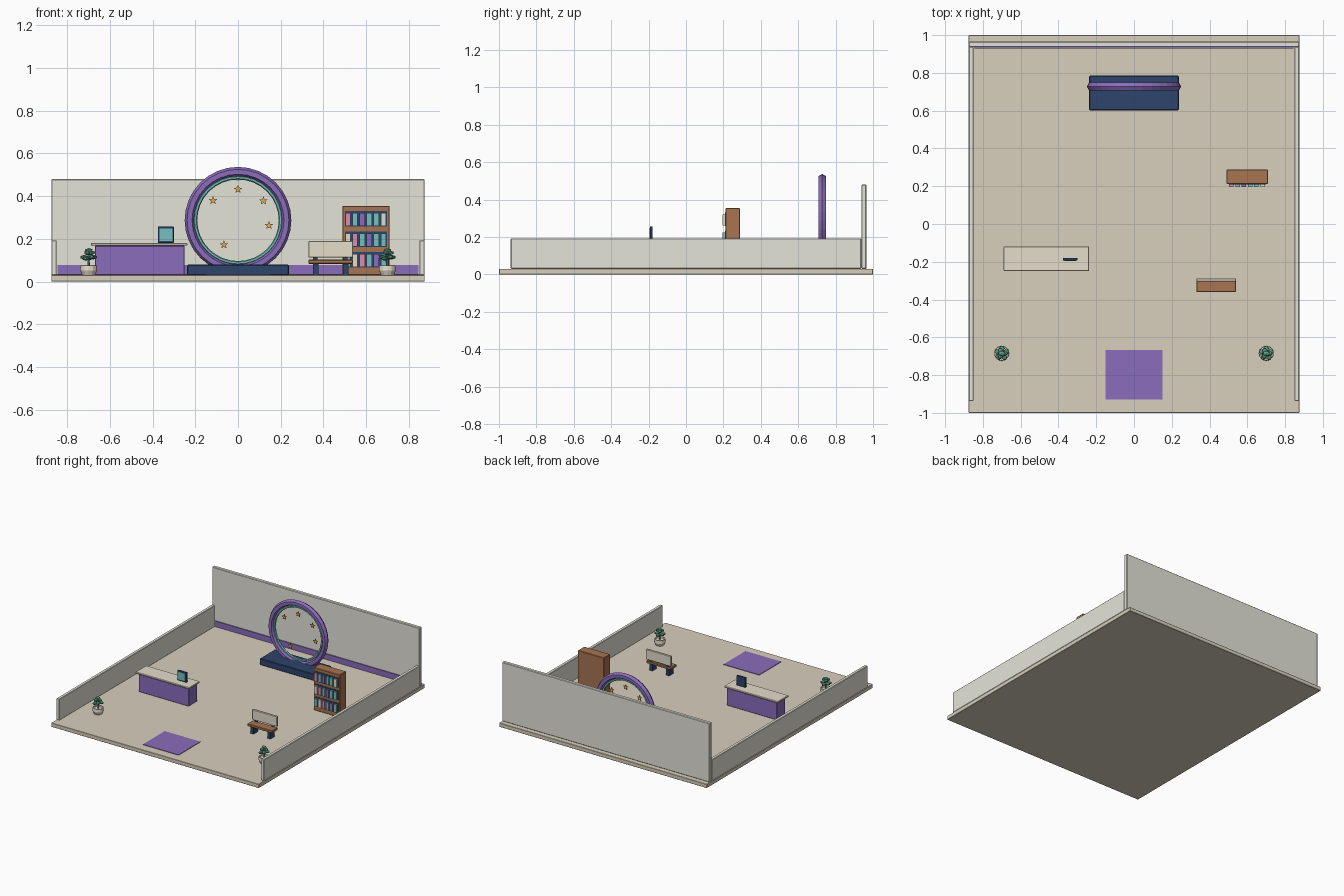
import bpy, bmesh, math
from mathutils import Vector, Matrix

if "Cube" in bpy.data.objects:
    bpy.data.objects.remove(bpy.data.objects["Cube"])


def mat(name, r, g, b):
    # colours given in 0-255, stored as linear values
    m = bpy.data.materials.new(name)
    m.diffuse_color = (*[(c / 255) ** 2.2 for c in (r, g, b)], 1)
    m.use_nodes = True
    m.node_tree.nodes["Principled BSDF"].inputs["Base Color"].default_value = m.diffuse_color
    return m


TAN = mat("floor_tan", 216, 207, 188)
WHITE = mat("wall_white", 228, 227, 216)
CREAM = mat("cream", 228, 220, 202)
PURPLE = mat("purple", 138, 108, 186)
NAVY = mat("navy", 50, 70, 108)
TEAL = mat("teal", 116, 190, 188)
WOOD = mat("wood", 166, 116, 82)
GREEN = mat("leaf_green", 92, 160, 134)
GOLD = mat("gold", 226, 170, 84)
PINK = mat("pink", 216, 140, 176)


def add(name, bm, material):
    bmesh.ops.recalc_face_normals(bm, faces=bm.faces[:])
    me = bpy.data.meshes.new(name)
    bm.to_mesh(me)
    bm.free()
    me.materials.append(material)
    ob = bpy.data.objects.new(name, me)
    bpy.context.collection.objects.link(ob)
    return ob


def box(name, x, y, z, material, bevel=0.0):
    # box from (min, max) pairs
    bm = bmesh.new()
    size = Vector((x[1] - x[0], y[1] - y[0], z[1] - z[0]))
    mid = Vector((sum(x), sum(y), sum(z))) / 2
    bmesh.ops.create_cube(bm, size=1, matrix=Matrix.Translation(mid) @ Matrix.Diagonal((*size, 1)))
    if bevel:
        bmesh.ops.bevel(bm, geom=bm.edges[:], offset=bevel, segments=1, affect='EDGES')
    return add(name, bm, material)


def lathe(name, profile, center, steps, material):
    # revolve (radius, height) points around z
    bm = bmesh.new()
    vs = [bm.verts.new((r, 0, z)) for r, z in profile]
    es = [bm.edges.new(p) for p in zip(vs, vs[1:])]
    bmesh.ops.spin(bm, geom=vs + es, axis=(0, 0, 1), cent=(0, 0, 0), angle=math.tau, steps=steps)
    bmesh.ops.remove_doubles(bm, verts=bm.verts[:], dist=1e-5)
    bmesh.ops.translate(bm, verts=bm.verts[:], vec=center)
    return add(name, bm, material)


def torus(name, center, major, minor, sides, material):
    bpy.ops.mesh.primitive_torus_add(location=center, rotation=(math.pi / 2, 0, 0), major_radius=major,
                                     minor_radius=minor, major_segments=32, minor_segments=sides)
    ob = bpy.context.object
    ob.name = name
    ob.data.materials.append(material)


def star(name, x, y, z, material, r=0.021, depth=0.008):
    bm = bmesh.new()
    pts = []
    for i in range(10):
        a, q = math.pi / 2 + i * math.pi / 5, r if i % 2 == 0 else r * 0.45
        pts.append(bm.verts.new((x + q * math.cos(a), y - depth / 2, z + q * math.sin(a))))
    face = bm.faces.new(pts)
    ext = bmesh.ops.extrude_face_region(bm, geom=[face], use_keep_orig=True)
    bmesh.ops.translate(bm, vec=(0, depth, 0), verts=[v for v in ext["geom"] if isinstance(v, bmesh.types.BMVert)])
    add(name, bm, material)


# room shell
box("floor", (-0.875, 0.875), (-1, 1), (0, 0.03), TAN, 0.002)
box("back_wall", (-0.875, 0.875), (0.937, 0.965), (0.03, 0.48), WHITE, 0.004)
for s, side in ((-1, "left"), (1, "right")):
    box(side + "_wall", sorted((s * 0.85, s * 0.875)), (-0.937, 0.937), (0.03, 0.193), WHITE, 0.003)
box("wall_stripe", (-0.845, 0.845), (0.93, 0.938), (0.034, 0.077), PURPLE)
box("rug", (-0.15, 0.15), (-0.93, -0.667), (0.03, 0.034), PURPLE)

# ring arch on its platform
box("platform", (-0.238, 0.238), (0.602, 0.785), (0.03, 0.08), NAVY, 0.004)
torus("outer_ring", (0, 0.728, 0.287), 0.227, 0.023, 6, PURPLE)
torus("inner_ring", (0, 0.728, 0.287), 0.200, 0.009, 6, TEAL)
for i, (x, z) in enumerate([(0, 0.432), (-0.117, 0.38), (0.119, 0.378), (0.145, 0.263), (-0.066, 0.172)]):
    star(f"star_{i}", x, 0.726, z, GOLD)

# bookcase with three rows of books
box("bookcase", (0.49, 0.71), (0.212, 0.288), (0.03, 0.355), WOOD, 0.003)
book_colors = [TEAL, CREAM, PINK, TEAL, PURPLE, TEAL]
for row in range(3):
    z = 0.068 + row * 0.0965
    box(f"shelf_recess_{row}", (0.502, 0.698), (0.209, 0.214), (z - 0.003, z + 0.070), NAVY)
    for i in range(6):
        x = 0.504 + i * 0.033
        box(f"book_{row}_{i}", (x, x + 0.024), (0.196, 0.21), (z, z + 0.06),
            book_colors[(i + row) % 6])

# reception desk and monitor
box("desk_body", (-0.67, -0.25), (-0.237, -0.135), (0.03, 0.168), PURPLE, 0.003)
box("desk_top", (-0.69, -0.237), (-0.25, -0.12), (0.168, 0.181), CREAM, 0.003)
box("monitor", (-0.376, -0.30), (-0.193, -0.179), (0.181, 0.257), NAVY, 0.002)
box("monitor_screen", (-0.368, -0.308), (-0.196, -0.192), (0.191, 0.249), TEAL)

# bench
box("bench_seat", (0.33, 0.54), (-0.36, -0.29), (0.083, 0.102), WOOD, 0.003)
box("bench_back", (0.33, 0.54), (-0.304, -0.288), (0.112, 0.19), CREAM, 0.003)
for i, x in enumerate((0.352, 0.493)):
    box(f"bench_leg_{i}", (x, x + 0.025), (-0.35, -0.30), (0.03, 0.084), NAVY)
    box(f"bench_bracket_{i}", (x, x + 0.02), (-0.302, -0.292), (0.1, 0.114), NAVY)

# potted plants
pot = [(0, 0), (0.03, 0), (0.04, 0.022), (0.038, 0.046), (0.031, 0.046), (0.029, 0.038), (0, 0.038)]
for s, side in ((-1, "left"), (1, "right")):
    c = Vector((s * 0.7, -0.685, 0.03))
    lathe(side + "_pot", pot, c, 12, CREAM)
    lathe(side + "_stem", [(0, 0.03), (0.006, 0.03), (0.004, 0.11), (0, 0.11)], c, 6, GREEN)
    bm = bmesh.new()
    leaves = [(0.022, i * math.tau / 5 + 0.3, 0.084 - 0.006 * (i % 2)) for i in range(5)]
    leaves += [(0.012, i * math.tau / 3, 0.104) for i in range(3)] + [(0, 0, 0.116)]
    for r, a, z in leaves:
        pos = c + Vector((r * math.cos(a), r * math.sin(a), z))
        m = Matrix.Translation(pos) @ Matrix.Rotation(a, 4, 'Z') @ Matrix.Diagonal((0.021, 0.015, 0.011, 1))
        bmesh.ops.create_icosphere(bm, subdivisions=1, radius=1, matrix=m)
    add(side + "_leaves", bm, GREEN)
